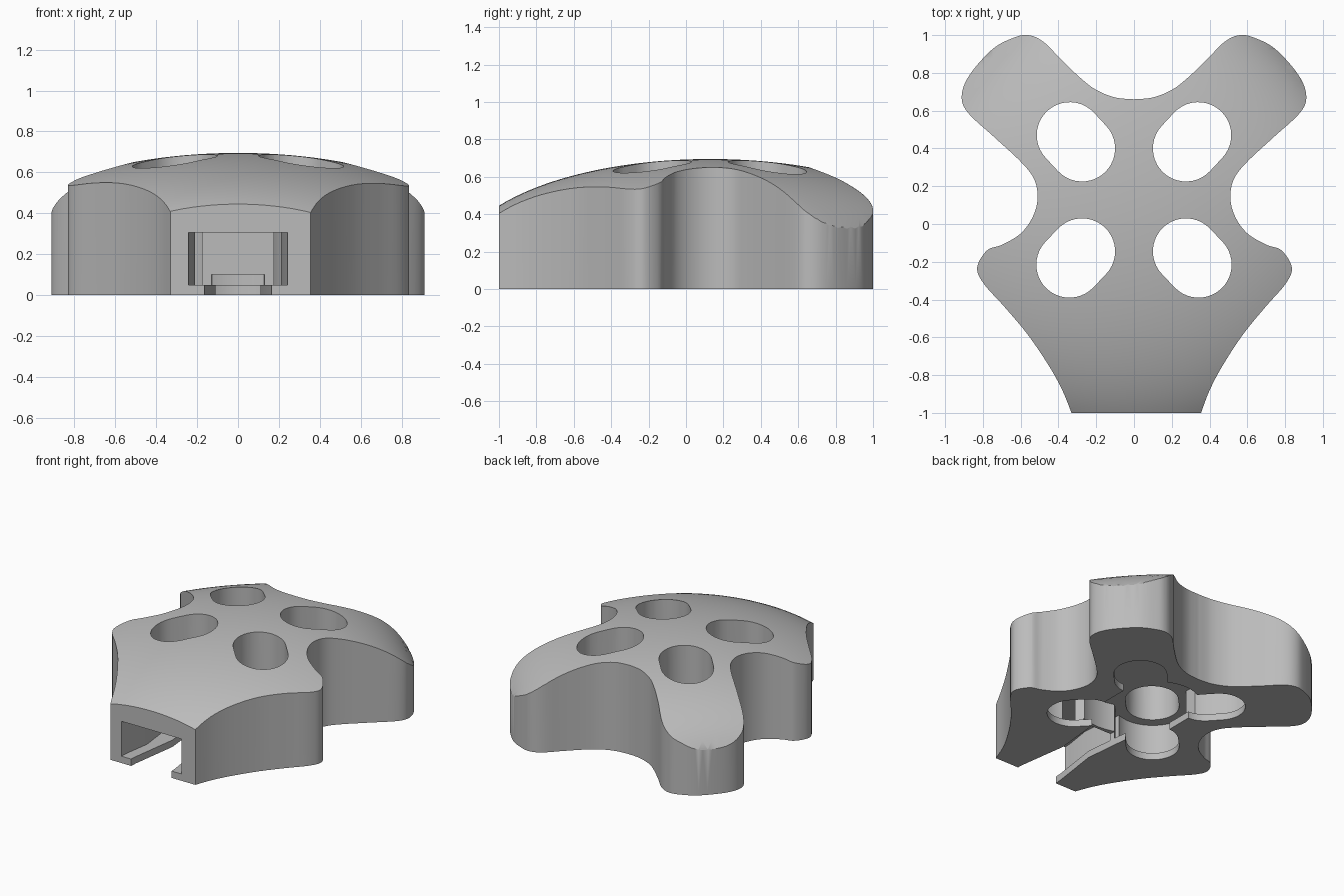
import bpy, bmesh, math
from mathutils import Vector

old = bpy.data.objects.get("Cube")
if old:
    bpy.data.objects.remove(old, do_unlink=True)

grey = bpy.data.materials.new("light_grey")
grey.use_nodes = True
GREY = (0.5, 0.5, 0.5, 1)
grey.diffuse_color = GREY
grey.node_tree.nodes["Principled BSDF"].inputs["Base Color"].default_value = GREY


def to_object(name, bm):
    bmesh.ops.recalc_face_normals(bm, faces=bm.faces)
    mesh = bpy.data.meshes.new(name)
    bm.to_mesh(mesh)
    bm.free()
    mesh.materials.append(grey)
    obj = bpy.data.objects.new(name, mesh)
    bpy.context.collection.objects.link(obj)
    return obj


def prism(name, outline, low, high):
    bm = bmesh.new()
    base = bm.faces.new([bm.verts.new((x, y, low)) for x, y in outline])
    top = bmesh.ops.extrude_face_region(bm, geom=[base])["geom"]
    bmesh.ops.translate(bm, vec=(0, 0, high - low),
                        verts=[v for v in top if isinstance(v, bmesh.types.BMVert)])
    return to_object(name, bm)


def smooth_path(points, steps=6):
    pts = [Vector(p) for p in points]
    pts = [pts[0]] + pts + [pts[-1]]
    path = []
    for a, b, c, d in zip(pts, pts[1:], pts[2:], pts[3:]):
        for i in range(steps):
            t = i / steps
            path.append(0.5 * (2 * b + (c - a) * t + (2 * a - 5 * b + 4 * c - d) * t ** 2
                               + (3 * b - a - 3 * c + d) * t ** 3))
    return path + [pts[-1]]


def capsule(a, b, radius, steps=20):
    a, b = Vector(a), Vector(b)
    d = b - a
    heading = math.atan2(d.y, d.x)
    outline = []
    for centre, start in ((b, heading - math.pi / 2), (a, heading + math.pi / 2)):
        for i in range(steps + 1):
            t = start + math.pi * i / steps
            outline.append(centre + radius * Vector((math.cos(t), math.sin(t))))
    return outline


def mirrored(half):
    return half + [(-x, y) for x, y in reversed(half)]


def combine(obj, cutter, operation):
    cutter.hide_render = True
    mod = obj.modifiers.new("cut", 'BOOLEAN')
    mod.operation = operation
    mod.solver = 'EXACT'
    mod.object = cutter
    bpy.context.view_layer.objects.active = obj
    bpy.ops.object.modifier_apply(modifier=mod.name)
    bpy.data.objects.remove(cutter, do_unlink=True)


# Four-armed body, right half of the outline from front corner to back valley
half = smooth_path([
    (0.343, -1), (0.39, -0.88), (0.46, -0.75), (0.57, -0.585), (0.69, -0.44), (0.8, -0.315),
    (0.833, -0.23), (0.78, -0.14), (0.7, -0.11), (0.6, -0.05), (0.535, 0.04),
    (0.51, 0.14), (0.53, 0.24), (0.6, 0.33), (0.74, 0.46), (0.88, 0.59),
    (0.912, 0.68), (0.87, 0.79), (0.75, 0.925), (0.64, 0.985), (0.56, 1), (0.48, 0.965),
    (0.38, 0.865), (0.28, 0.77), (0.2, 0.71), (0.1, 0.67), (0, 0.66)])
outline = [(v.x, v.y) for v in half]
outline += [(-x, y) for x, y in reversed(outline[:-1])]
outline = [(x + 0.012 * max(0, -y), y) for x, y in outline]
body = prism("handwheel_body", outline, 0, 0.9)


# Domed top surface
def dome_height(x, y):
    y -= 0.13
    q = 0.6 * x * x + 0.55 * y * y
    if y > 0:
        q += 0.55 * (x * y) ** 2
    return 0.145 + 0.55 * math.sqrt(max(0.02, 1 - q))


bm = bmesh.new()
bmesh.ops.create_grid(bm, x_segments=50, y_segments=50, size=1.1)
top_faces = list(bm.faces)
top_verts = list(bm.verts)
lower = bmesh.ops.extrude_face_region(bm, geom=top_faces, use_keep_orig=True)["geom"]
for v in top_verts:
    v.co.z = dome_height(v.co.x, v.co.y)
for v in lower:
    if isinstance(v, bmesh.types.BMVert):
        v.co.z = -0.5
combine(body, to_object("dome", bm), 'INTERSECT')

# Inner pocket and narrower bottom opening, both open to the front
pocket = mirrored([(0.245, -1.1), (0.24, -0.95), (0.21, -0.75), (0.25, -0.4)])
combine(body, prism("pocket_slot", pocket, 0.05, 0.305), 'DIFFERENCE')
combine(body, prism("pocket_centre", capsule((0, 0), (0, 0.25), 0.38), 0.05, 0.305), 'DIFFERENCE')
opening = mirrored([(0.17, -1.1), (0.16, -0.95), (0.11, -0.6), (0.15, -0.2)])
combine(body, prism("opening_slot", opening, -0.1, 0.1), 'DIFFERENCE')
combine(body, prism("opening_centre", capsule((0, 0), (0, 0.25), 0.28), -0.1, 0.1), 'DIFFERENCE')

# Four oval through holes, each with a wider pocket lobe
for side in (-1, 1):
    for near, far in (((0.275, -0.145), (0.342, -0.215)), ((0.275, 0.4), (0.34, 0.47))):
        a, b = (side * near[0], near[1]), (side * far[0], far[1])
        combine(body, prism("pocket_lobe", capsule(a, b, 0.25), 0.05, 0.305), 'DIFFERENCE')
        combine(body, prism("oval_hole", capsule(a, b, 0.175), -0.1, 1), 'DIFFERENCE')

# Smooth curved walls, crisp rims
bpy.ops.object.select_all(action='DESELECT')
body.select_set(True)
bpy.context.view_layer.objects.active = body
bpy.ops.object.shade_smooth_by_angle(angle=math.radians(30))
